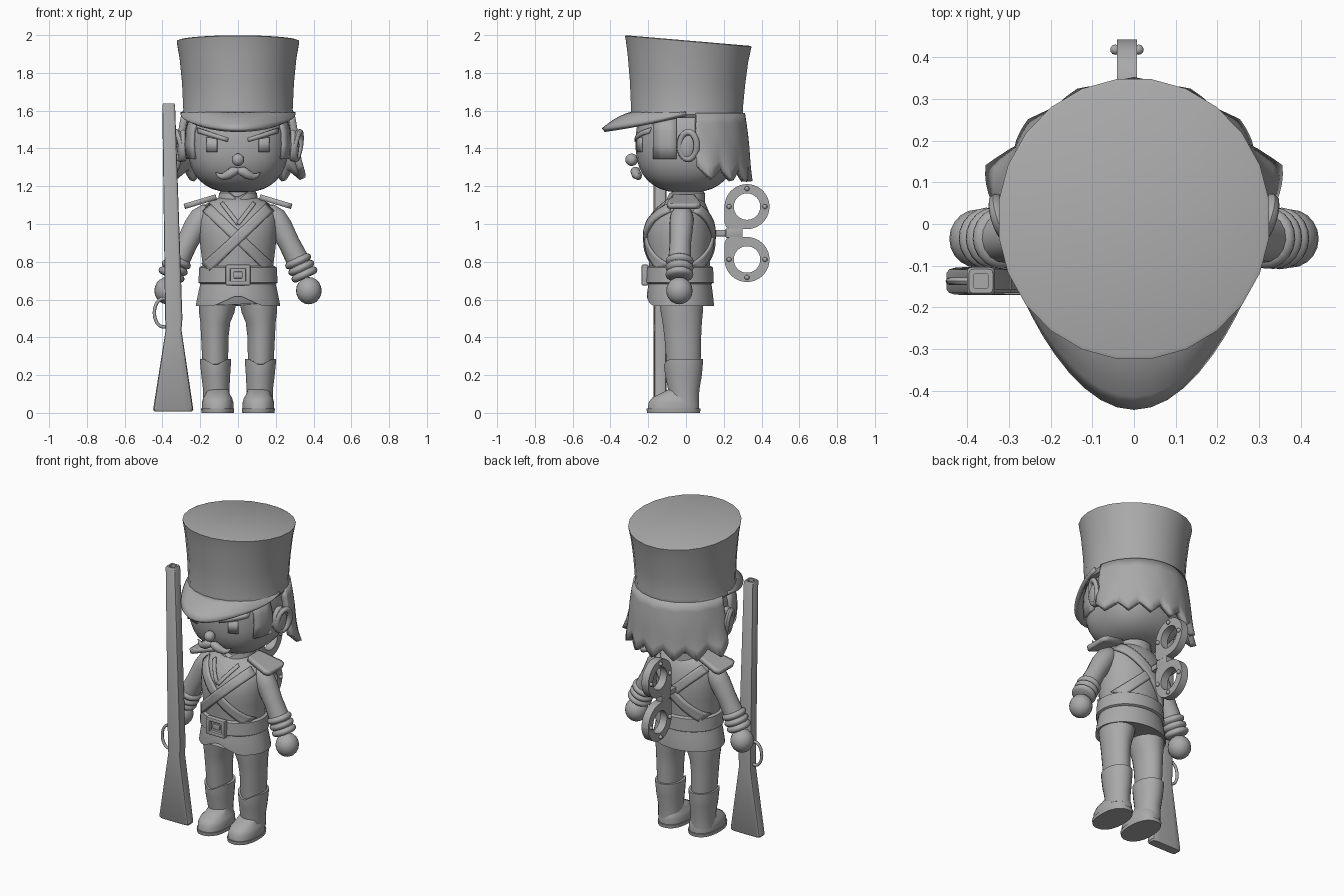
import bpy, bmesh, math
from math import sin, cos, pi, radians
from mathutils import Vector, Matrix

if "Cube" in bpy.data.objects:
    bpy.data.objects.remove(bpy.data.objects["Cube"])

grey = bpy.data.materials.new("plain_grey")
grey.use_nodes = True
GREY = (0.4, 0.4, 0.4, 1)
grey.diffuse_color = GREY
grey.node_tree.nodes["Principled BSDF"].inputs["Base Color"].default_value = GREY


def finish(name, bm, angle=40, thick=0, offset=0):
    bmesh.ops.recalc_face_normals(bm, faces=bm.faces)
    mesh = bpy.data.meshes.new(name)
    bm.to_mesh(mesh)
    bm.free()
    mesh.materials.append(grey)
    ob = bpy.data.objects.new(name, mesh)
    bpy.context.collection.objects.link(ob)
    bpy.ops.object.select_all(action='DESELECT')
    ob.select_set(True)
    bpy.context.view_layer.objects.active = ob
    bpy.ops.object.shade_smooth_by_angle(angle=radians(angle))
    if thick:
        mod = ob.modifiers.new("thickness", 'SOLIDIFY')
        mod.thickness, mod.offset = thick, offset
    return ob


def skin(name, rows, closed=True, **kw):
    """Quads between rows of points; closed rows are capped."""
    bm = bmesh.new()
    vs = [[bm.verts.new(p) for p in row] for row in rows]
    n = len(vs[0])
    for a, b in zip(vs, vs[1:]):
        for i in range(n if closed else n - 1):
            j = (i + 1) % n
            bm.faces.new((a[i], a[j], b[j], b[i]))
    if closed:
        bm.faces.new(vs[0])
        bm.faces.new(vs[-1])
    return finish(name, bm, **kw)


def power(v, e):
    return math.copysign(abs(v) ** e, v)


def loft(name, sections, n=24, p=2, lift=None, **kw):
    """Stack of (z, cx, cy, rx, ry) superellipses."""
    rows = []
    for k, (z, cx, cy, rx, ry) in enumerate(sections):
        row = []
        for i in range(n):
            t = 2 * pi * (i + 0.5) / n
            q = Vector((cx + rx * power(cos(t), 2 / p), cy + ry * power(sin(t), 2 / p), z))
            if lift:
                q.z += lift(q, k)
            row.append(q)
        rows.append(row)
    return skin(name, rows, **kw)


def tube(name, pts, radii, n=16, **kw):
    pts = [Vector(p) for p in pts]
    rows = []
    for i, (p, r) in enumerate(zip(pts, radii)):
        d = pts[min(i + 1, len(pts) - 1)] - pts[max(i - 1, 0)]
        q = d.to_track_quat('Z', 'Y')
        rows.append([p + q @ Vector((r * cos(2 * pi * k / n), r * sin(2 * pi * k / n), 0)) for k in range(n)])
    return skin(name, rows, **kw)


def ball(name, loc, size, seg=20):
    bm = bmesh.new()
    bmesh.ops.create_uvsphere(bm, u_segments=seg, v_segments=seg // 2, radius=1,
                              matrix=Matrix.Translation(loc) @ Matrix.Diagonal((*size, 1)))
    return finish(name, bm, 80)


def ring(name, centre, u, v, ru, rv, thick, n=24, m=8):
    """Elliptical torus in the plane of u and v."""
    u, v, c = Vector(u), Vector(v), Vector(centre)
    w = u.cross(v)
    rows = []
    for i in range(n + 1):
        t = 2 * pi * i / n
        d = u * cos(t) + v * sin(t)
        o = c + u * ru * cos(t) + v * rv * sin(t)
        rows.append([o + (d * cos(a) + w * sin(a)) * thick for a in [2 * pi * k / m for k in range(m + 1)]])
    ob = skin(name, rows, closed=False, angle=80)
    return ob


def box(name, loc, size, rot=0, bevel=0.01):
    bm = bmesh.new()
    bmesh.ops.create_cube(bm, size=1, matrix=Matrix.Translation(loc) @ Matrix.Rotation(rot, 4, 'Y')
                          @ Matrix.Diagonal((*size, 1)))
    bmesh.ops.bevel(bm, geom=bm.edges[:], offset=bevel, segments=2, affect='EDGES', profile=0.5)
    return finish(name, bm)


# Head: a boxy rounded ball
HC, HR, HZ, HP = 1.43, 0.268, 0.265, 2.5
levels = [-pi / 2 + 0.1 + i * (pi - 0.2) / 17 for i in range(18)]
loft("head", [(HC + HZ * power(sin(a), 2 / HP), 0, 0, HR * cos(a) ** (2 / HP), HR * cos(a) ** (2 / HP))
              for a in levels], n=32, p=HP, angle=80)


def head_depth(a, z):
    return HR * max(0, 1 - abs(a / HR) ** HP - abs((z - HC) / HZ) ** HP) ** (1 / HP)


def face_strip(name, top, bottom, steps=6):
    """Thin plate on the face between two (x, z) lines."""
    rows = []
    for (x0, z0), (x1, z1) in (top, bottom):
        pts = [(x0 + (x1 - x0) * i / steps, z0 + (z1 - z0) * i / steps) for i in range(steps + 1)]
        rows.append([(x, -head_depth(x, z) - 0.002, z) for x, z in pts])
    skin(name, rows, closed=False, thick=0.009)


ball("nose", (0, -0.288, 1.34), (0.033, 0.033, 0.033))
for s, side in ((1, "left"), (-1, "right")):
    face_strip(side + "_eye", ((s * 0.11, 1.45), (s * 0.165, 1.46)), ((s * 0.11, 1.38), (s * 0.165, 1.38)))
    face_strip(side + "_eyebrow", ((s * 0.05, 1.455), (s * 0.215, 1.51)), ((s * 0.055, 1.435), (s * 0.21, 1.48)))
    tube(side + "_moustache", [(0, -0.266, 1.283), (s * 0.025, -0.268, 1.279), (s * 0.05, -0.263, 1.262),
                               (s * 0.08, -0.252, 1.25), (s * 0.1, -0.245, 1.256), (s * 0.117, -0.238, 1.272)],
         [0.016, 0.026, 0.025, 0.018, 0.012, 0.003], n=12, angle=70)
    ball(side + "_ear", (s * 0.29, 0.005, 1.415), (0.035, 0.055, 0.085))
    ring(side + "_ear_rim", (s * 0.315, 0.012, 1.415), (s * 0.3, 0.95, 0), (s * 0.15, 0, 0.99), 0.047, 0.072, 0.017)
    # Sideburn plate in front of the ear
    rows = [[(s * (head_depth(y, z) + 0.006), y, z) for y in (-0.17, -0.13, -0.09, -0.05)]
            for z in (1.57, 1.49, 1.42, 1.345)]
    skin(side + "_sideburn", rows, closed=False, thick=0.02)

# Hair: a flared shell round the back with a jagged hem
hair = []
COLS = 56
for k in range(7):
    f = k / 6
    row = []
    for i in range(COLS + 1):
        t = radians(8) + radians(164) * i / COLS
        lock = abs((i / 8) % 1 - 0.5) * 2
        edge = abs(cos(t)) ** 6
        hem = 1.225 + 0.06 * lock + 0.02 * edge
        z = 1.585 + (hem - 1.585) * f
        r = 0.285 + 0.022 * sin(min(1, f * 1.6) * pi / 2) + f ** 3 * (0.018 + 0.055 * edge) * (1 - 0.7 * lock)
        row.append((r * cos(t), 0.01 + r * sin(t), z))
    hair.append(row)
skin("hair", hair, closed=False, angle=50, thick=0.035, offset=0)

# Tall hat with a sloping top, and its visor
loft("hat_crown", [(1.56, 0, 0.005, 0.285, 0.292), (1.58, 0, 0.005, 0.298, 0.302), (1.605, 0, 0.005, 0.292, 0.298),
                   (1.75, 0, 0.008, 0.299, 0.308), (1.88, 0, 0.01, 0.312, 0.322), (1.955, 0, 0.012, 0.325, 0.335),
                   (1.968, 0, 0.012, 0.327, 0.338), (1.972, 0, 0.012, 0.318, 0.328)],
     n=24, lift=lambda q, k: -0.085 * q.y * max(0, min(1, (q.z - 1.6) / 0.36)))
visor = []
for k in range(6):
    f = k / 5
    row = []
    for i in range(25):
        t = pi + pi * i / 24
        s = -sin(t)
        inner = Vector((0.28 * cos(t), -0.28 * s, 1.585))
        outer = Vector((0.298 * cos(t), -(0.3 + 0.138 * s * s) * s, 1.582 - 0.085 * s))
        q = inner.lerp(outer, f)
        q.z += 0.012 * s * sin(pi * f)
        row.append(q)
    visor.append(row)
skin("hat_visor", visor, closed=False, angle=60, thick=0.025)

# Jacket body: (z, cx, cy, rx, ry)
BODY = [(0.62, 0, -0.03, 0.195, 0.165), (0.72, 0, -0.035, 0.19, 0.16), (0.8, 0, -0.035, 0.19, 0.162),
        (0.88, 0, -0.035, 0.2, 0.171), (0.95, 0, -0.035, 0.206, 0.175), (1.02, 0, -0.031, 0.206, 0.165),
        (1.07, 0, -0.022, 0.195, 0.142), (1.11, 0, -0.012, 0.165, 0.115), (1.14, 0, -0.005, 0.1, 0.085)]
loft("jacket", BODY, n=32, angle=80)
loft("neck", [(1.1, 0, 0, 0.075, 0.075), (1.22, 0, 0, 0.075, 0.075)])
loft("collar", [(1.08, 0, -0.005, 0.115, 0.105), (1.165, 0, 0, 0.1, 0.1), (1.172, 0, 0, 0.09, 0.09)],
     n=32, lift=lambda q, k: -0.04 * (k > 0) * (q.y < 0) * max(0, 1 - abs(q.x) / 0.05))


def body_y(x, z, front):
    for a, b in zip(BODY, BODY[1:]):
        if a[0] <= z <= b[0]:
            f = (z - a[0]) / (b[0] - a[0])
            _, _, cy, rx, ry = [u + (v - u) * f for u, v in zip(a, b)]
            return cy + front * ry * math.sqrt(max(0, 1 - (x / rx) ** 2))


def sash(name, start, end, width, front, thick, steps=20):
    """Flat band following the chest or back between two (x, z) points."""
    a, b = Vector(start), Vector(end)
    side = Vector((a.y - b.y, b.x - a.x)).normalized() * width / 2
    rows = []
    for w in (-1, -0.5, 0, 0.5, 1):
        line = [a.lerp(b, i / steps) + side * w for i in range(steps + 1)]
        rows.append([(p.x, body_y(p.x, p.y, front) + front * thick * 0.3, p.y) for p in line])
    skin(name, rows, closed=False, angle=60, thick=thick)


for s, side in ((1, "left"), (-1, "right")):
    for front, label in ((-1, "front"), (1, "back")):
        sash(f"{side}_{label}_strap", (s * 0.165, 1.085), (-s * 0.165, 0.77), 0.055, front, 0.02 + 0.004 * s)
    sash(side + "_lapel", (s * 0.085, 1.11), (0, 1.0), 0.02, -1, 0.012)

# Skirt, belt and buckle
loft("jacket_skirt", [(0.72, 0, -0.033, 0.19, 0.163), (0.65, 0, -0.032, 0.208, 0.172), (0.58, 0, -0.03, 0.222, 0.178),
                      (0.565, 0, -0.03, 0.224, 0.178), (0.57, 0, -0.03, 0.21, 0.165)], n=40,
     lift=lambda q, k: (k > 1) * (q.y < 0) * 0.06 * max(0, 1 - abs(q.x) / 0.13))
loft("belt", [(0.683, 0, -0.035, 0.2, 0.172), (0.69, 0, -0.035, 0.211, 0.183), (0.77, 0, -0.035, 0.206, 0.179),
              (0.777, 0, -0.035, 0.195, 0.168)], n=32)
for dx, dz, w, h in ((0, 0.043, 0.13, 0.024), (0, -0.043, 0.13, 0.024), (0.053, 0, 0.024, 0.11), (-0.053, 0, 0.024, 0.11)):
    box("buckle_bar", (dx, -0.217, 0.73 + dz), (w, 0.035, h), bevel=0.006)
box("buckle_tongue", (0, -0.215, 0.73), (0.05, 0.02, 0.035), bevel=0.005)

# Limbs
for s, side in ((1, "left"), (-1, "right")):
    tube(side + "_arm", [(s * 0.13, -0.02, 1.075), (s * 0.16, -0.02, 1.06), (s * 0.195, -0.022, 1.03),
                         (s * 0.225, -0.025, 0.985), (s * 0.27, -0.03, 0.9), (s * 0.335, -0.035, 0.77)],
         [0.03, 0.052, 0.063, 0.063, 0.057, 0.062], angle=70)
    a, b = Vector((s * 0.31, -0.033, 0.82)), Vector((s * 0.36, -0.035, 0.715))
    tube(side + "_cuff", [a.lerp(b, i / 12) for i in range(13)],
         [0.06 + 0.014 * abs(sin(pi * i / 4)) ** 0.6 for i in range(13)], n=20, angle=60)
    ball(side + "_hand", (s * 0.375, -0.035, 0.647), (0.068, 0.07, 0.072))
    # Shoulder board, wider outside
    slope = [(0.115, 0.05), (0.12, 0.058), (0.255, 0.088), (0.277, 0.08), (0.284, 0.06)]
    rows = [[(s * x, -0.012 + w * j / 4, 1.142 - 0.3 * (x - 0.12)) for j in range(-4, 5)] for x, w in slope]
    skin(side + "_shoulder_board", rows, closed=False, thick=0.028)
    # Trouser leg
    loft(side + "_leg", [(z, s * x, y, rx, ry) for z, x, y, rx, ry in (
        (0.24, 0.12, -0.012, 0.068, 0.09), (0.4, 0.123, -0.017, 0.073, 0.098), (0.48, 0.12, -0.02, 0.08, 0.105),
        (0.53, 0.113, -0.022, 0.094, 0.112), (0.62, 0.105, -0.025, 0.105, 0.12))], angle=70)
    # Boot shaft with a notched rim, foot and sole
    loft(side + "_boot_shaft", [(z, s * x, y, rx, ry) for z, x, y, rx, ry in (
        (0.05, 0.115, -0.01, 0.07, 0.08), (0.12, 0.115, -0.012, 0.07, 0.083), (0.2, 0.118, -0.013, 0.077, 0.098),
        (0.27, 0.119, -0.013, 0.083, 0.104), (0.285, 0.119, -0.013, 0.083, 0.104), (0.285, 0.119, -0.013, 0.07, 0.092))],
        lift=lambda q, k: -(k > 2) * (q.y < 0) * 0.035 * max(0, 1 - abs(abs(q.x) - 0.119) / 0.06))
    loft(side + "_boot_foot", [(z, s * 0.108, y, rx, ry) for z, y, rx, ry in (
        (0.02, -0.066, 0.084, 0.137), (0.055, -0.064, 0.084, 0.135), (0.08, -0.058, 0.077, 0.122),
        (0.1, -0.045, 0.064, 0.095), (0.125, -0.025, 0.058, 0.068))], p=2.3, angle=60)
    loft(side + "_boot_sole", [(0, s * 0.108, -0.066, 0.086, 0.141), (0.022, s * 0.108, -0.066, 0.088, 0.144)], p=2.3)

# Rifle, muzzle hole sunk into the top
loft("rifle", [(z, x, -0.137, rx, ry) for z, x, rx, ry in (
    (0.008, -0.343, 0.1, 0.028), (0.018, -0.343, 0.107, 0.034), (0.44, -0.341, 0.042, 0.034), (0.5, -0.34, 0.046, 0.034),
    (1.63, -0.367, 0.034, 0.034), (1.638, -0.367, 0.029, 0.029), (1.638, -0.367, 0.018, 0.018), (1.59, -0.367, 0.018, 0.018))],
    n=16, p=6, angle=35)
ring("trigger_guard", (-0.395, -0.137, 0.53), (1, 0, 0), (0, 0, 1), 0.048, 0.075, 0.009)

# Wind-up key: two holed plates with a square inner corner, rivets and a stem
KX = -0.017
for s, side in ((1, "upper"), (-1, "lower")):
    cy, cz = 0.323, 0.952 + s * 0.14
    rows = [[], [], [], [], []]
    for i in range(41):
        t = 2 * pi * i / 40
        c, d = cos(t), sin(t)
        r = 0.119
        if c <= 0 and d <= 0:
            r = min(0.119 / max(-c, -d), 0.155)
        for row, (rad, x) in zip(rows, ((r, -0.024), (r, 0.024), (0.07, 0.024), (0.07, -0.024), (r, -0.024))):
            row.append((KX + x, cy + rad * c, cz + s * rad * d))
    skin(side + "_key_loop", rows, closed=False)
    for ang in (0, 90, 180):
        t = radians(ang)
        for x in (-0.028, 0.028):
            ball("key_rivet", (KX + x, cy + 0.095 * cos(t), cz + s * 0.095 * sin(t)), (0.013, 0.013, 0.013), 10)
box("key_stem", (KX, 0.2, 0.952), (0.034, 0.18, 0.034), bevel=0.006)
box("key_bridge", (KX, 0.255, 0.952), (0.047, 0.09, 0.05), bevel=0.004)
